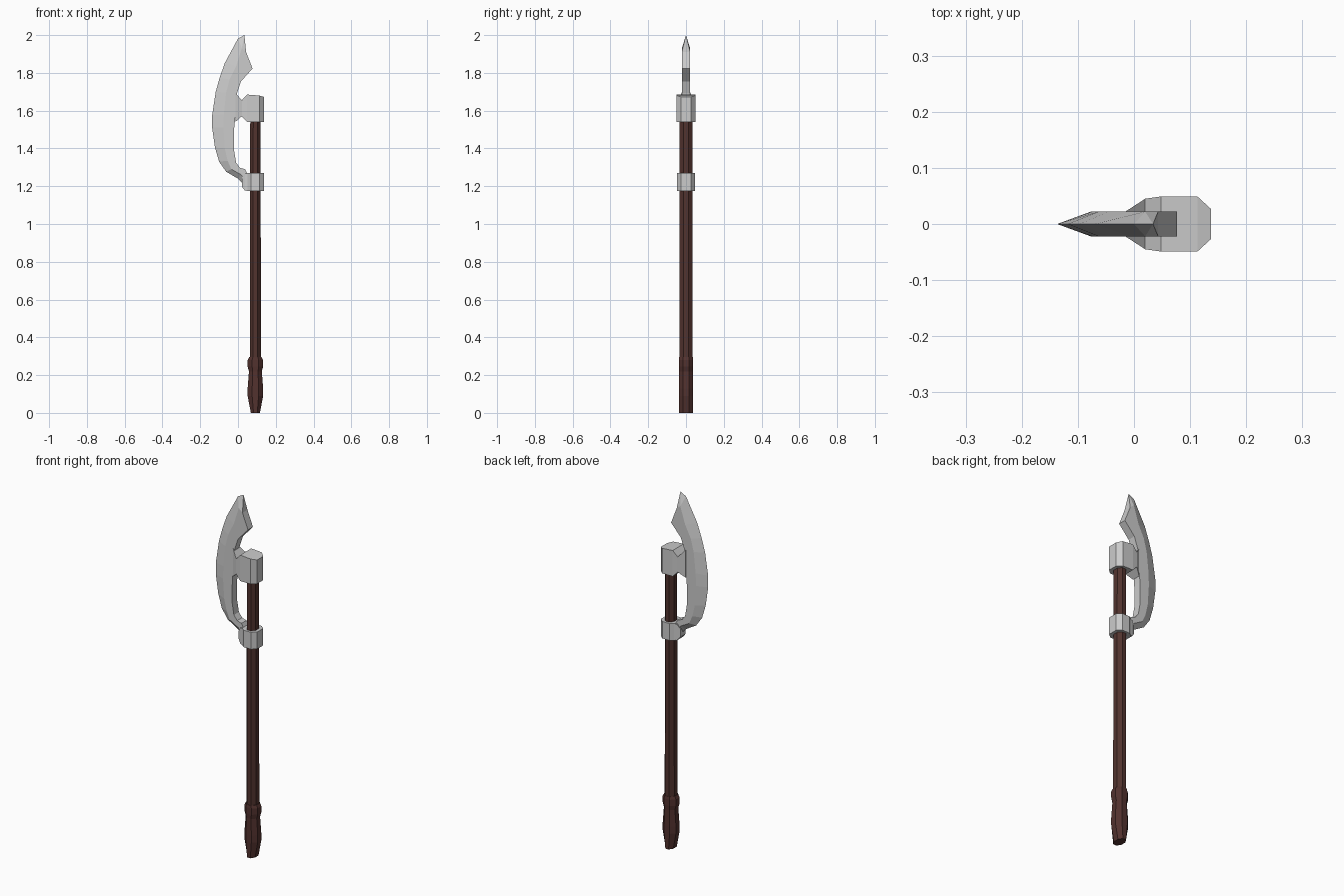
import bpy, bmesh, math

if "Cube" in bpy.data.objects:
    bpy.data.objects.remove(bpy.data.objects["Cube"])

CX = 0.092  # shaft axis


def loft(name, rings, mat=None):
    """Skin a list of equal-length vertex rings, capping both ends."""
    bm = bmesh.new()
    vr = [[bm.verts.new(p) for p in r] for r in rings]
    n = len(vr[0])
    for a, b in zip(vr, vr[1:]):
        for i in range(n):
            j = (i + 1) % n
            bm.faces.new((a[i], a[j], b[j], b[i]))
    bm.faces.new(vr[0])
    bm.faces.new(vr[-1])
    bmesh.ops.remove_doubles(bm, verts=bm.verts, dist=1e-5)
    bmesh.ops.recalc_face_normals(bm, faces=bm.faces)
    me = bpy.data.meshes.new(name)
    bm.to_mesh(me)
    bm.free()
    ob = bpy.data.objects.new(name, me)
    bpy.context.collection.objects.link(ob)
    if mat:
        me.materials.append(mat)
    return ob


def octagon(z, rx, ry):
    k = 1 / math.cos(math.pi / 8)
    return [(CX + rx * k * math.cos(a), ry * k * math.sin(a), z)
            for a in (math.pi / 8 + i * math.pi / 4 for i in range(8))]


def slab(x, hy, z0, z1):
    return [(x, -hy, z0), (x, hy, z0), (x, hy, z1), (x, -hy, z1)]


def material(name, col):
    m = bpy.data.materials.new(name)
    m.diffuse_color = (*col, 1)
    m.use_nodes = True
    m.node_tree.nodes["Principled BSDF"].inputs["Base Color"].default_value = m.diffuse_color
    return m


wood = material("dark_wood", (0.085, 0.034, 0.028))
leather = material("grip_wood", (0.085, 0.032, 0.028))

# Shaft
loft("shaft", [octagon(0.2, 0.03, 0.035), octagon(1.6, 0.027, 0.034)], wood)

# Grip at the foot
loft("grip", [octagon(*s) for s in (
    (0.0, 0.024, 0.037), (0.09, 0.041, 0.038), (0.13, 0.041, 0.038),
    (0.22, 0.034, 0.036), (0.245, 0.041, 0.038), (0.28, 0.041, 0.038),
    (0.295, 0.033, 0.036))], leather)

# Upper collar, pinched where it meets the blade
loft("upper_collar", [slab(*s) for s in (
    (-0.014, 0.023, 1.54, 1.695), (0.02, 0.045, 1.57, 1.655),
    (0.048, 0.049, 1.54, 1.685), (0.113, 0.049, 1.54, 1.68),
    (0.137, 0.027, 1.54, 1.673))])

# Lower collar with a short tang under the blade
loft("lower_collar", [slab(*s) for s in (
    (0.046, 0.03, 1.175, 1.27), (0.068, 0.047, 1.175, 1.27),
    (0.113, 0.047, 1.175, 1.27), (0.137, 0.027, 1.175, 1.27))])
loft("blade_tang", [slab(*s) for s in (
    (0.02, 0.022, 1.198, 1.245), (0.036, 0.03, 1.178, 1.268),
    (0.06, 0.035, 1.178, 1.268))])

# Blade stations: cutting edge, bevel ridge, back (x, z)
stations = [
    ((0.0, 1.982), (0.02, 1.93), (0.043, 1.91)),
    ((-0.07, 1.852), (-0.01, 1.835), (0.077, 1.823)),
    ((-0.097, 1.775), (-0.045, 1.765), (0.016, 1.755)),
    ((-0.118, 1.70), (-0.063, 1.695), (-0.006, 1.69)),
    ((-0.137, 1.575), (-0.075, 1.58), (-0.01, 1.61)),
    ((-0.137, 1.51), (-0.077, 1.51), (-0.02, 1.51)),
    ((-0.122, 1.405), (-0.07, 1.40), (-0.021, 1.39)),
    ((-0.10, 1.33), (-0.055, 1.335), (-0.01, 1.325)),
    ((-0.063, 1.277), (-0.035, 1.29), (0.01, 1.298)),
    ((0.0, 1.24), (0.018, 1.26), (0.037, 1.29)),
    ((0.025, 1.215), (0.038, 1.235), (0.055, 1.255)),
]
T = 0.022
rings = [[(0.034, 0, 2.0)] * 5]
for (ex, ez), (mx, mz), (bx, bz) in stations:
    rings.append([(ex, 0, ez), (mx, -T, mz), (bx, -T, bz), (bx, T, bz), (mx, T, mz)])

bm_rings = rings[1:]
blade = loft("blade", bm_rings)

# Close the blade's top cap into the sharp tip
bm = bmesh.new()
bm.from_mesh(blade.data)
bm.verts.ensure_lookup_table()
cap = max(bm.faces, key=lambda f: f.calc_center_median().z)
tip = bmesh.ops.poke(bm, faces=[cap])["verts"][0]
tip.co = rings[0][0]
bmesh.ops.recalc_face_normals(bm, faces=bm.faces)
bm.to_mesh(blade.data)
bm.free()
